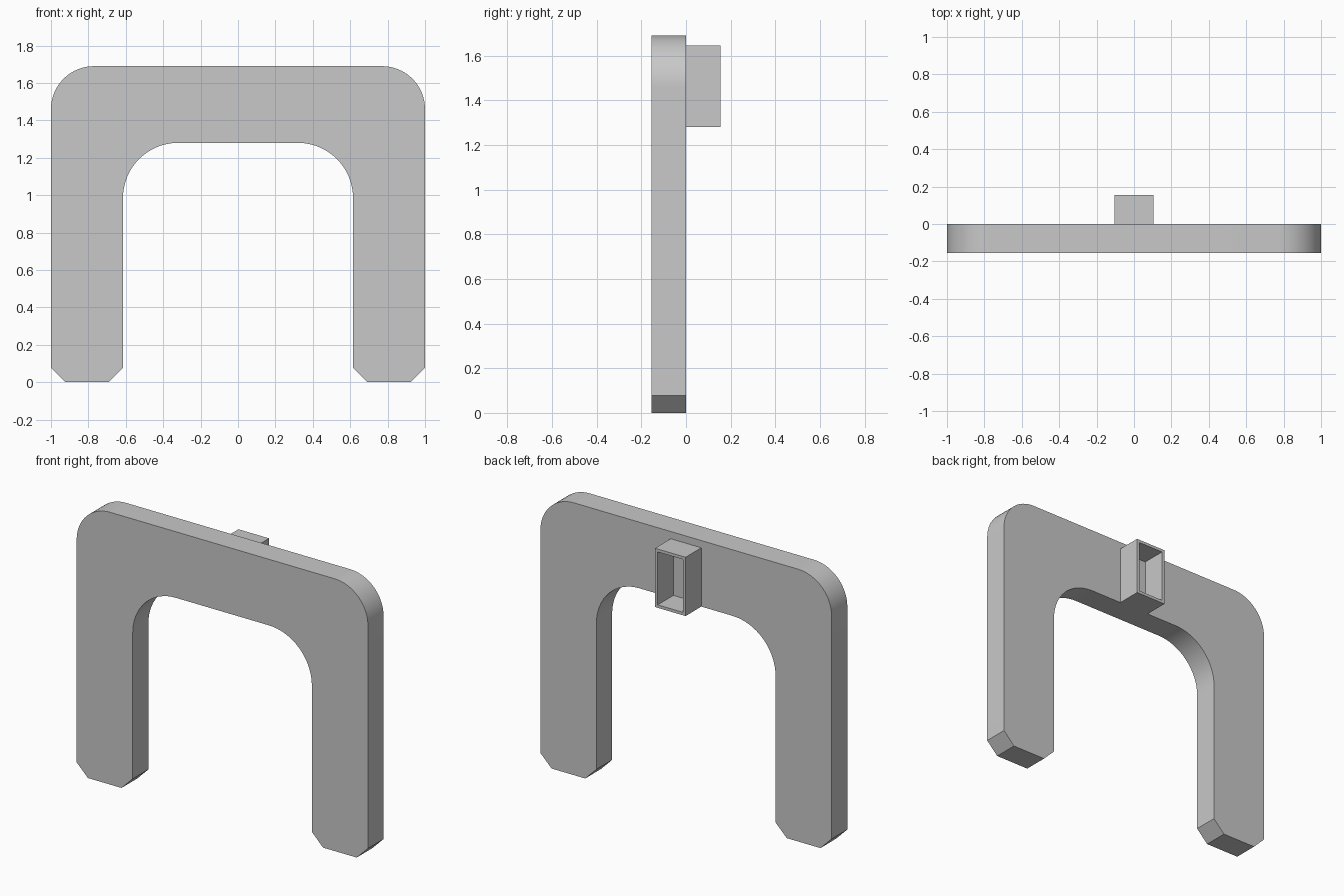
import bpy
import bmesh
from math import sin, cos, pi, radians
from mathutils import Vector

cube = bpy.data.objects.get("Cube")
if cube:
    bpy.data.objects.remove(cube, do_unlink=True)

HALF_WIDTH, HEIGHT, DEPTH = 1.0, 1.69, 0.154
INNER_X, INNER_Z = 0.615, 1.28
OUTER_RADIUS, INNER_RADIUS = 0.23, 0.295
CHAMFER = 0.077
ARC_STEPS = 16

grey = bpy.data.materials.new("plain_grey")
grey.use_nodes = True
grey.diffuse_color = (0.58, 0.58, 0.58, 1)
grey.node_tree.nodes["Principled BSDF"].inputs["Base Color"].default_value = grey.diffuse_color


def finish(bm, name):
    """Turn a bmesh into a named object with smooth arcs and sharp edges."""
    mesh = bpy.data.meshes.new(name)
    bm.to_mesh(mesh)
    bm.free()
    mesh.materials.append(grey)
    obj = bpy.data.objects.new(name, mesh)
    bpy.context.collection.objects.link(obj)
    bpy.ops.object.select_all(action='DESELECT')
    obj.select_set(True)
    bpy.context.view_layer.objects.active = obj
    bpy.ops.object.shade_smooth_by_angle(angle=radians(30))
    return obj


def corner(x, z, radius):
    """Quarter arc from the side up to the top of a rounded corner."""
    steps = [i / ARC_STEPS * pi / 2 for i in range(ARC_STEPS + 1)]
    return [(x - radius + radius * cos(a), z - radius + radius * sin(a)) for a in steps]


# Arch plate: half outline from the inner top down the leg and back up, then mirrored
half = corner(INNER_X, INNER_Z, INNER_RADIUS)[::-1]
half += [(INNER_X, CHAMFER), (INNER_X + CHAMFER, 0),
         (HALF_WIDTH - CHAMFER, 0), (HALF_WIDTH, CHAMFER)]
half += corner(HALF_WIDTH, HEIGHT, OUTER_RADIUS)
outline = half + [(-x, z) for x, z in reversed(half)]

bm = bmesh.new()
face = bm.faces.new([bm.verts.new((x, -DEPTH, z)) for x, z in outline])
result = bmesh.ops.extrude_face_region(bm, geom=[face], use_keep_orig=True)
bmesh.ops.translate(bm, vec=(0, DEPTH, 0),
                    verts=[v for v in result["geom"] if isinstance(v, bmesh.types.BMVert)])
bmesh.ops.recalc_face_normals(bm, faces=bm.faces)
finish(bm, "arch_plate")

# Rear socket: box hollowed from behind, with the plate as its floor
SOCKET_TOP, SOCKET_WIDTH, WALL = 1.645, 0.21, 0.026
bm = bmesh.new()
bmesh.ops.create_cube(bm, size=1)
bmesh.ops.scale(bm, vec=(SOCKET_WIDTH, DEPTH, SOCKET_TOP - INNER_Z), verts=bm.verts)
bmesh.ops.translate(bm, vec=(0, DEPTH / 2, (SOCKET_TOP + INNER_Z) / 2), verts=bm.verts)
bm.normal_update()
front = min(bm.faces, key=lambda f: f.calc_center_median().y)
back = max(bm.faces, key=lambda f: f.calc_center_median().y)
bmesh.ops.inset_region(bm, faces=[back], thickness=WALL)
floor = bmesh.ops.extrude_discrete_faces(bm, faces=[back])["faces"][0]
bmesh.ops.translate(bm, vec=Vector((0, -DEPTH, 0)), verts=floor.verts)
bmesh.ops.delete(bm, geom=[front, floor], context='FACES_ONLY')
bmesh.ops.recalc_face_normals(bm, faces=bm.faces)
finish(bm, "rear_socket")
